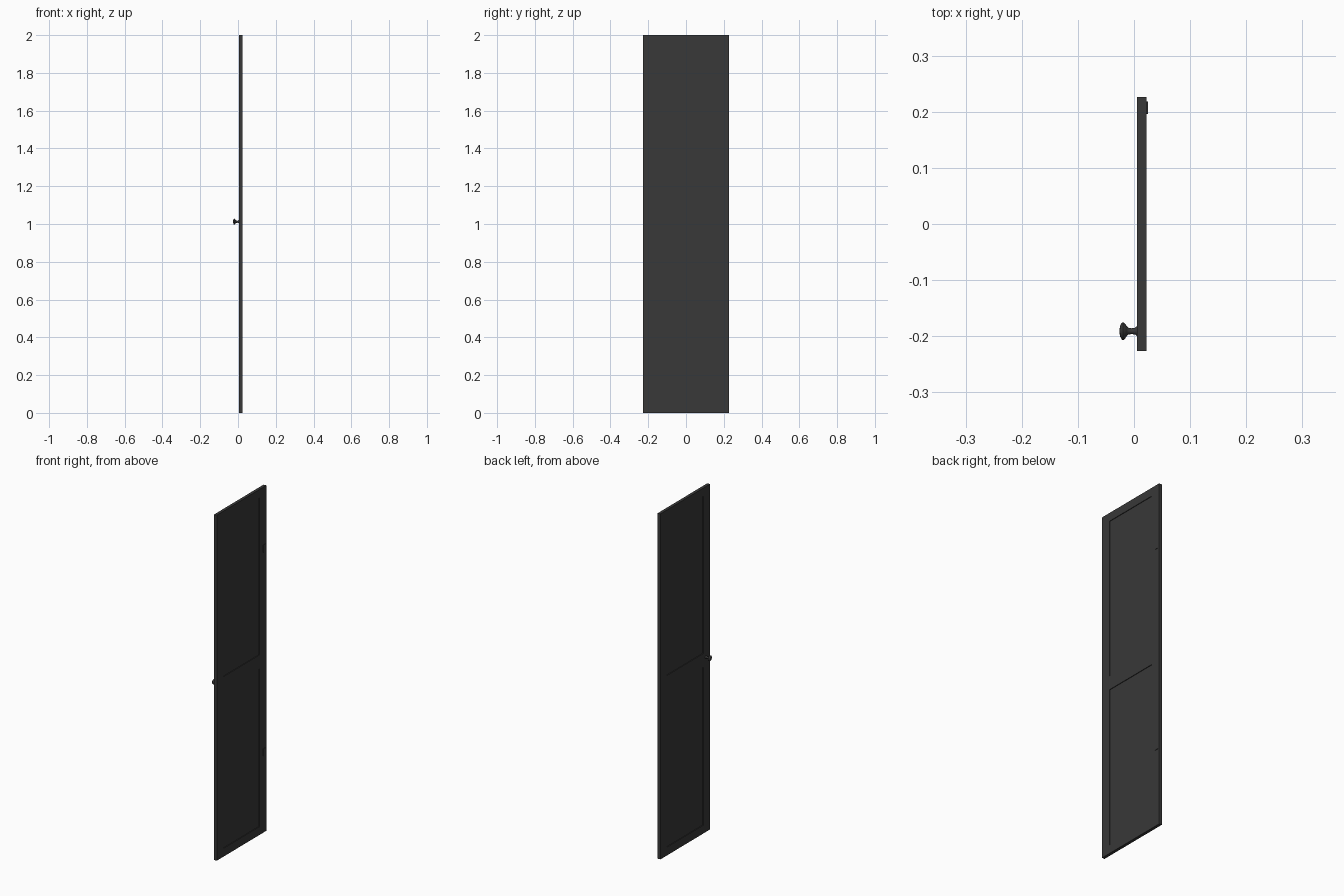
import bpy, bmesh, math
from mathutils import Matrix

if "Cube" in bpy.data.objects:
    bpy.data.objects.remove(bpy.data.objects["Cube"])

dark = bpy.data.materials.new("charcoal")
dark.diffuse_color = (0.04, 0.04, 0.04, 1)
dark.use_nodes = True
dark.node_tree.nodes["Principled BSDF"].inputs["Base Color"].default_value = dark.diffuse_color


def finish(name, bm):
    bmesh.ops.recalc_face_normals(bm, faces=bm.faces[:])
    mesh = bpy.data.meshes.new(name)
    bm.to_mesh(mesh)
    bm.free()
    mesh.materials.append(dark)
    obj = bpy.data.objects.new(name, mesh)
    bpy.context.collection.objects.link(obj)
    return obj


def box(bm, x0, x1, y0, y1, z0, z1):
    size = Matrix.Diagonal((x1 - x0, y1 - y0, z1 - z0, 1))
    place = Matrix.Translation(((x0 + x1) / 2, (y0 + y1) / 2, (z0 + z1) / 2))
    return bmesh.ops.create_cube(bm, size=1, matrix=place @ size)["verts"]


X0, X1, W, H = 0.0055, 0.0225, 0.2265, 2.0
STILE, DEPTH = 0.06, 0.004

# door slab: a grid of faces on both sides, panel cells pushed inwards
bm = bmesh.new()
box(bm, X0, X1, -W, W, 0, H)
cuts = [((0, y, 0), (0, 1, 0)) for y in (-W + STILE, W - STILE)]
cuts += [((0, 0, z), (0, 0, 1)) for z in (0.048, 0.962, 1.042, 1.952)]
for co, no in cuts:
    bmesh.ops.bisect_plane(bm, geom=bm.verts[:] + bm.edges[:] + bm.faces[:],
                           plane_co=co, plane_no=no)
bm.normal_update()
panels = [f for f in bm.faces if abs(f.normal.x) > 0.9
          and abs(f.calc_center_median().y) < 0.05 and f.calc_area() > 0.15]
for f in panels:
    step = -f.normal * DEPTH
    new = bmesh.ops.extrude_discrete_faces(bm, faces=[f])["faces"]
    bmesh.ops.translate(bm, verts=new[0].verts[:], vec=step)
finish("door_panel", bm)

# hinge plates on the inner side
for name, z in (("upper_hinge", 1.645), ("lower_hinge", 0.465)):
    bm = bmesh.new()
    box(bm, X1 - 0.001, 0.025, 0.196, 0.218, z - 0.021, z + 0.021)
    finish(name, bm)

# turned knob, spun around the x axis
profile = [(0.0065, 0), (0.0065, 0.0095), (0.0045, 0.0085), (0.002, 0.006),
           (-0.004, 0.0052), (-0.010, 0.006), (-0.013, 0.009), (-0.017, 0.0148),
           (-0.0195, 0.016), (-0.022, 0.0148), (-0.025, 0.009), (-0.0262, 0)]
bm = bmesh.new()
vs = [bm.verts.new((x, r, 0)) for x, r in profile]
es = [bm.edges.new(p) for p in zip(vs, vs[1:])]
bmesh.ops.spin(bm, geom=vs + es, axis=(1, 0, 0), cent=(0, 0, 0),
               angle=math.tau, steps=32, use_merge=False)
bmesh.ops.remove_doubles(bm, verts=bm.verts[:], dist=1e-5)
knob = finish("knob", bm)
knob.location = (0, -0.191, 1.012)
bpy.context.view_layer.objects.active = knob
knob.select_set(True)
bpy.ops.object.shade_smooth_by_angle(angle=math.radians(40))
